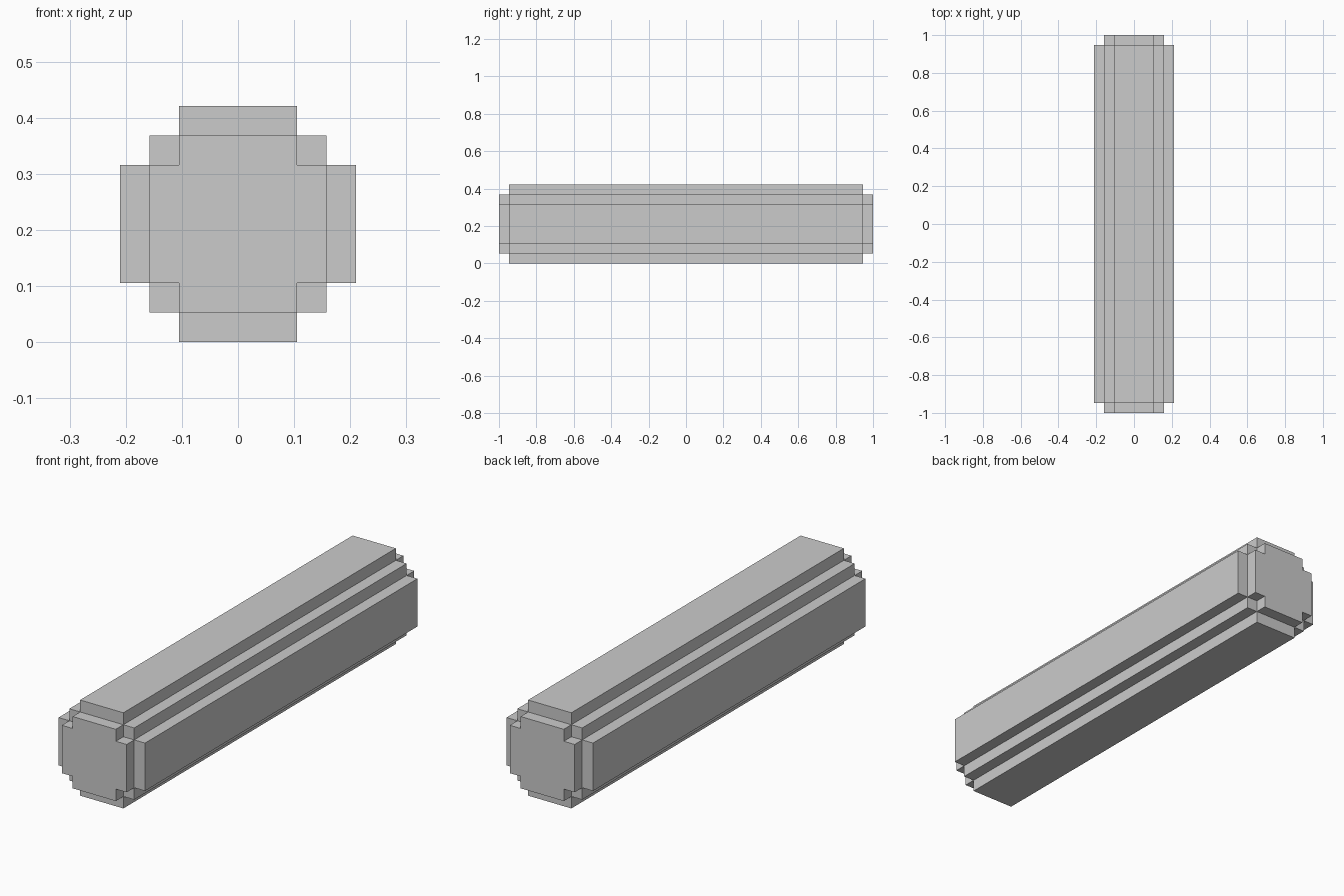
import bpy, bmesh
from mathutils import Vector

if "Cube" in bpy.data.objects:
    bpy.data.objects.remove(bpy.data.objects["Cube"])

U = 2 / 38                                   # one step of the blocky beam
CUTS = [(-4, -3, -2, 2, 3, 4), (-19, -18, 18, 19), (-4, -3, -2, 2, 3, 4)]
LEVEL = [(2, 1, 0, 1, 2), (1, 0, 1), (2, 1, 0, 1, 2)]


def filled(cell):
    """A cell is solid when its total distance from the core is at most 2 steps."""
    if any(not 0 <= c < len(LEVEL[a]) for a, c in enumerate(cell)):
        return False
    return sum(LEVEL[a][c] for a, c in enumerate(cell)) <= 2


def add_face(bm, cell, axis, side):
    """Add the outer face of a cell on one side of one axis."""
    b, c = (axis + 1) % 3, (axis + 2) % 3
    corners = [(0, 0), (1, 0), (1, 1), (0, 1)]
    if side == 0:
        corners.reverse()
    verts = []
    for i, j in corners:
        p = Vector()
        p[axis] = CUTS[axis][cell[axis] + side]
        p[b] = CUTS[b][cell[b] + i]
        p[c] = CUTS[c][cell[c] + j]
        verts.append(bm.verts.new((p + Vector((0, 0, 4))) * U))
    bm.faces.new(verts)


# Stepped beam: only the outside skin of the solid cells
bm = bmesh.new()
for x in range(5):
    for y in range(3):
        for z in range(5):
            cell = (x, y, z)
            if not filled(cell):
                continue
            for axis in range(3):
                for side in (0, 1):
                    near = list(cell)
                    near[axis] += 2 * side - 1
                    if not filled(near):
                        add_face(bm, cell, axis, side)

# Weld and merge coplanar faces
bmesh.ops.remove_doubles(bm, verts=bm.verts, dist=1e-4)
bmesh.ops.dissolve_limit(bm, angle_limit=0.01, verts=bm.verts, edges=bm.edges)

mesh = bpy.data.meshes.new("stepped_beam")
bm.to_mesh(mesh)
bm.free()
bpy.context.collection.objects.link(bpy.data.objects.new("stepped_beam", mesh))
